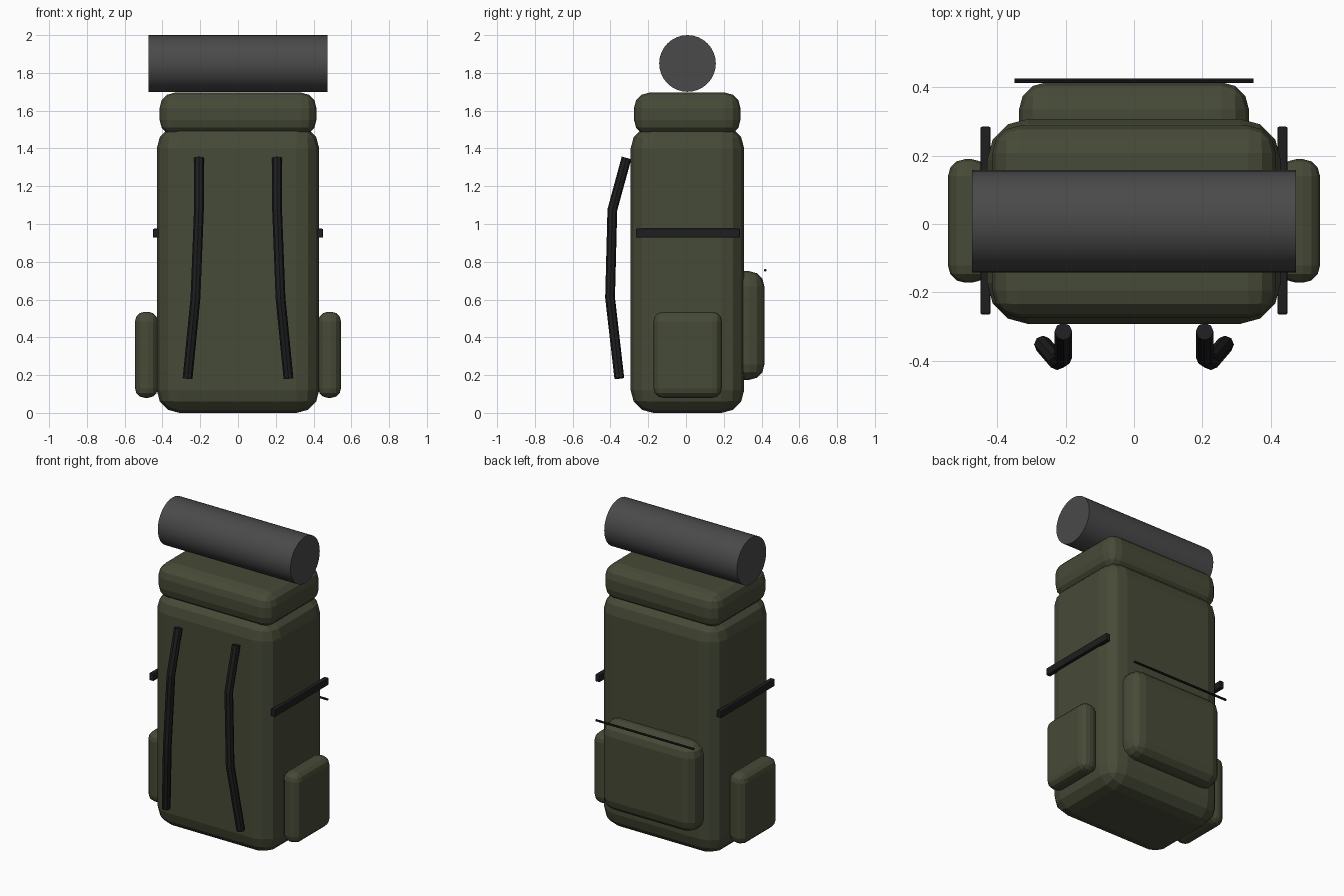
import bpy, math
from mathutils import Vector

if "Cube" in bpy.data.objects:
    bpy.data.objects.remove(bpy.data.objects["Cube"])


def material(name, rgb):
    m = bpy.data.materials.new(name)
    m.diffuse_color = (*rgb, 1)
    m.use_nodes = True
    m.node_tree.nodes["Principled BSDF"].inputs["Base Color"].default_value = m.diffuse_color
    return m


GREEN = material("olive canvas", (0.062, 0.069, 0.038))
GREY = material("grey mat", (0.068, 0.068, 0.068))
BLACK = material("black webbing", (0.013, 0.013, 0.014))


def soft_box(name, lo, hi, bevel, mat, segments=3):
    """Box between two corners with rounded edges."""
    lo, hi = Vector(lo), Vector(hi)
    bpy.ops.mesh.primitive_cube_add(size=1, location=(lo + hi) / 2)
    ob = bpy.context.object
    ob.name = name
    ob.scale = hi - lo
    bpy.ops.object.transform_apply(location=False, rotation=False, scale=True)
    ob.data.materials.append(mat)
    mod = ob.modifiers.new("round", 'BEVEL')
    mod.width, mod.segments = bevel, segments
    return ob


def rod(name, radius, length, loc, sides, mat):
    """Cylinder lying along x."""
    bpy.ops.mesh.primitive_cylinder_add(vertices=sides, radius=radius, depth=length,
                                        location=loc, rotation=(0, math.pi / 2, 0))
    ob = bpy.context.object
    ob.name = name
    ob.data.materials.append(mat)
    bpy.ops.object.shade_smooth_by_angle()
    return ob


def tube(name, points, radius, mat):
    """Capped tube through a few points."""
    cu = bpy.data.curves.new(name, 'CURVE')
    cu.dimensions = '3D'
    cu.bevel_depth, cu.bevel_resolution = radius, 2
    cu.use_fill_caps = True
    sp = cu.splines.new('POLY')
    sp.points.add(len(points) - 1)
    for p, co in zip(sp.points, points):
        p.co = (*co, 1)
    sp.use_smooth = False
    cu.materials.append(mat)
    ob = bpy.data.objects.new(name, cu)
    bpy.context.collection.objects.link(ob)
    return ob


# Main bag and lid
soft_box("main_bag", (-0.43, -0.293, 0), (0.43, 0.308, 1.52), 0.12, GREEN)
soft_box("lid", (-0.415, -0.275, 1.47), (0.415, 0.288, 1.695), 0.08, GREEN)

# Rolled mat on top
rod("sleeping_mat", 0.15, 0.95, (0, 0.008, 1.85), 32, GREY)

# Large pocket with its zip
soft_box("large_pocket", (-0.337, 0.22, 0.175), (0.337, 0.415, 0.75), 0.08, GREEN)
rod("pocket_zip", 0.007, 0.70, (0, 0.42, 0.755), 8, BLACK)

for side, s in (("left", -1), ("right", 1)):
    # Side pocket
    a, b = sorted((s * 0.425, s * 0.545))
    soft_box(side + "_pocket", (a, -0.172, 0.08), (b, 0.19, 0.535), 0.05, GREEN)
    # Compression strap
    a, b = sorted((s * 0.42, s * 0.45))
    soft_box(side + "_compression_strap", (a, -0.265, 0.928), (b, 0.285, 0.975),
             0.005, BLACK, 2)
    # Shoulder strap
    tube(side + "_shoulder_strap",
         [(s * 0.207, -0.315, 1.35), (s * 0.207, -0.39, 1.075),
          (s * 0.225, -0.402, 0.61), (s * 0.267, -0.353, 0.183)], 0.026, BLACK)
